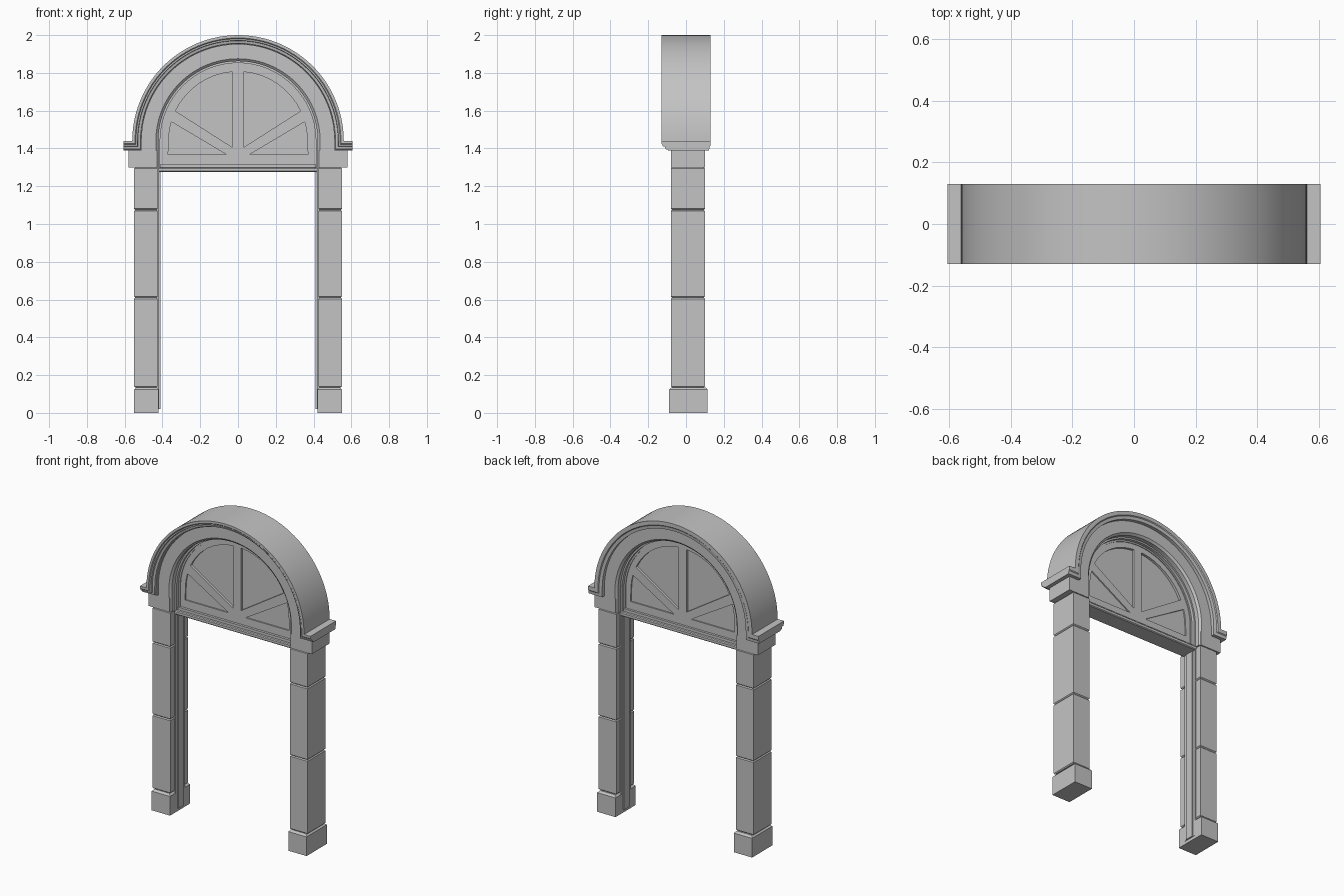
import bpy
import bmesh
import math

SPRING = 1.44   # height of the arch centre
SEGS = 48

cube = bpy.data.objects.get("Cube")
if cube:
    bpy.data.objects.remove(cube, do_unlink=True)

stone = bpy.data.materials.new("grey stone")
stone.use_nodes = True
GREY = (0.55, 0.55, 0.55, 1)
stone.diffuse_color = GREY
stone.node_tree.nodes["Principled BSDF"].inputs["Base Color"].default_value = GREY


def finish(name, bm):
    bmesh.ops.recalc_face_normals(bm, faces=bm.faces)
    mesh = bpy.data.meshes.new(name)
    bm.to_mesh(mesh)
    bm.free()
    mesh.materials.append(stone)
    obj = bpy.data.objects.new(name, mesh)
    bpy.context.collection.objects.link(obj)
    smooth(obj)
    return obj


def smooth(obj):
    bpy.ops.object.select_all(action='DESELECT')
    obj.select_set(True)
    bpy.context.view_layer.objects.active = obj
    bpy.ops.object.shade_smooth_by_angle(angle=math.radians(30))


def box(name, x, y, z, top=0, bottom=0):
    """Box from (min, max) ranges, with its top and bottom rims chamfered."""
    bm = bmesh.new()
    bmesh.ops.create_cube(bm, size=1)
    for v in bm.verts:
        v.co = [r[0] if c < 0 else r[1] for c, r in zip(v.co, (x, y, z))]
    for height, width in ((z[1], top), (z[0], bottom)):
        if width:
            rim = [e for e in bm.edges
                   if all(abs(v.co.z - height) < 1e-5 for v in e.verts)]
            bmesh.ops.bevel(bm, geom=rim, offset=width, segments=1, affect='EDGES')
    return finish(name, bm)


def arch(name, profile, foot, wing=None):
    """Sweep a closed (radius, y) profile over the arch, down to foot.
    With wing, the moulding is mitred and turned outward to that x."""
    inner = min(r for r, y in profile)
    bm = bmesh.new()
    rows = []
    for r, y in profile:
        low = foot + (r - inner if wing else 0)
        leg = [(wing, low)] if wing else []
        if low < SPRING - 1e-4:
            leg.append((r, low))
        half = [math.pi * i / SEGS for i in range(SEGS + 1)]
        arc = [(r * math.cos(a), SPRING + r * math.sin(a)) for a in half]
        if wing and low >= SPRING - 1e-4:
            leg.append((r, SPRING))
        path = leg + arc + [(-px, pz) for px, pz in reversed(leg)]
        rows.append([bm.verts.new((px, y, pz)) for px, pz in path])
    for a, b in zip(rows, rows[1:] + rows[:1]):
        for i in range(len(a) - 1):
            bm.faces.new((a[i], a[i + 1], b[i + 1], b[i]))
    bm.faces.new([row[0] for row in rows])
    bm.faces.new([row[-1] for row in rows])
    bmesh.ops.remove_doubles(bm, verts=bm.verts, dist=1e-5)
    return finish(name, bm)


def arc_points(r, start, end, n):
    steps = [math.radians(start + (end - start) * i / n) for i in range(n + 1)]
    return [(r * math.cos(a), SPRING + r * math.sin(a)) for a in steps]


def plate(name, outlines, y, depth):
    """Upright plate from x-z outlines; inner outlines become holes."""
    curve = bpy.data.curves.new(name, 'CURVE')
    curve.dimensions = '2D'
    curve.fill_mode = 'BOTH'
    curve.extrude = depth / 2
    for pts in outlines:
        spline = curve.splines.new('POLY')
        spline.points.add(len(pts) - 1)
        for p, (px, pz) in zip(spline.points, pts):
            p.co = (px, pz, 0, 1)
        spline.use_cyclic_u = True
    temp = bpy.data.objects.new(name + " outline", curve)
    bpy.context.collection.objects.link(temp)
    bpy.context.view_layer.update()
    mesh = bpy.data.meshes.new_from_object(
        temp.evaluated_get(bpy.context.evaluated_depsgraph_get()))
    bpy.data.objects.remove(temp, do_unlink=True)
    bm = bmesh.new()
    bm.from_mesh(mesh)
    bpy.data.meshes.remove(mesh)
    for v in bm.verts:
        v.co = (v.co.x, y - v.co.z, v.co.y)
    bmesh.ops.remove_doubles(bm, verts=bm.verts, dist=1e-5)
    return finish(name, bm)


def mirrored(pts):
    return [(-px, pz) for px, pz in pts]


# Pillars, imposts and door jambs on both sides
FRONT, BACK = -0.08, 0.10
joints = [0.135, 0.61, 1.075, 1.30]
for side, s in (("left", 1), ("right", -1)):
    def span(a, b):
        return tuple(sorted((s * a, s * b)))
    box(side + "_pillar_base", span(0.42, 0.55), (-0.09, 0.115), (0, 0.135), top=0.012)
    for i, (lo, hi) in enumerate(zip(joints, joints[1:])):
        box(f"{side}_pillar_block_{i + 1}", span(0.425, 0.55), (FRONT, BACK),
            (lo, hi), top=0.006, bottom=0.006)
    box(side + "_impost", span(0.43, 0.58), (FRONT, BACK), (1.30, 1.39))
    box(side + "_jamb", span(0.418, 0.44), (-0.035, 0.06), (0.02, 1.30))
    box(side + "_jamb_stop", span(0.411, 0.43), (-0.015, 0.04), (0.02, 1.30))

# Flat arch ring with chamfered inner edges
arch("arch_ring", [(0.53, FRONT), (0.435, FRONT), (0.422, FRONT + 0.012),
                   (0.422, BACK - 0.012), (0.435, BACK), (0.53, BACK)], 1.30)

# Hood moulding, mitred outward at its feet
arch("hood_moulding", [(0.56, -0.13), (0.545, -0.13), (0.54, -0.125), (0.532, -0.125),
                       (0.53, -0.112), (0.516, -0.108), (0.514, -0.095), (0.51, -0.095),
                       (0.51, 0.122), (0.53, 0.125), (0.535, 0.13), (0.56, 0.13)],
     1.39, wing=0.605)

# Stepped frame round the fanlight
arch("fanlight_frame", [(0.43, -0.035), (0.412, -0.035), (0.412, -0.015), (0.402, -0.015),
                        (0.402, 0.04), (0.412, 0.04), (0.412, 0.06), (0.43, 0.06)], 1.28)

# Transom under the fanlight
box("transom", (-0.42, 0.42), (-0.045, 0.07), (1.275, 1.30), top=0.005, bottom=0.005)
box("transom_step", (-0.41, 0.41), (-0.025, 0.05), (1.30, 1.317))

# Fanlight: pierced board over thin panes
board = [(0.408, 1.29)] + arc_points(0.408, 0, 180, SEGS) + [(-0.408, 1.29)]
upper = [(0.028, 1.405)] + arc_points(0.367, 25.5, 85.6, 8)
lower = [(0.06, 1.367), (0.37, 1.367)] + arc_points(0.367, 0, 16, 3)
plate("fanlight_bars", [board, upper, mirrored(upper), lower, mirrored(lower)], 0.013, 0.044)
plate("fanlight_pane", [board], 0.013, 0.012)
for side, pts in (("left", lower), ("right", mirrored(lower))):
    plate(side + "_lower_panel", [pts], 0.013, 0.028)
